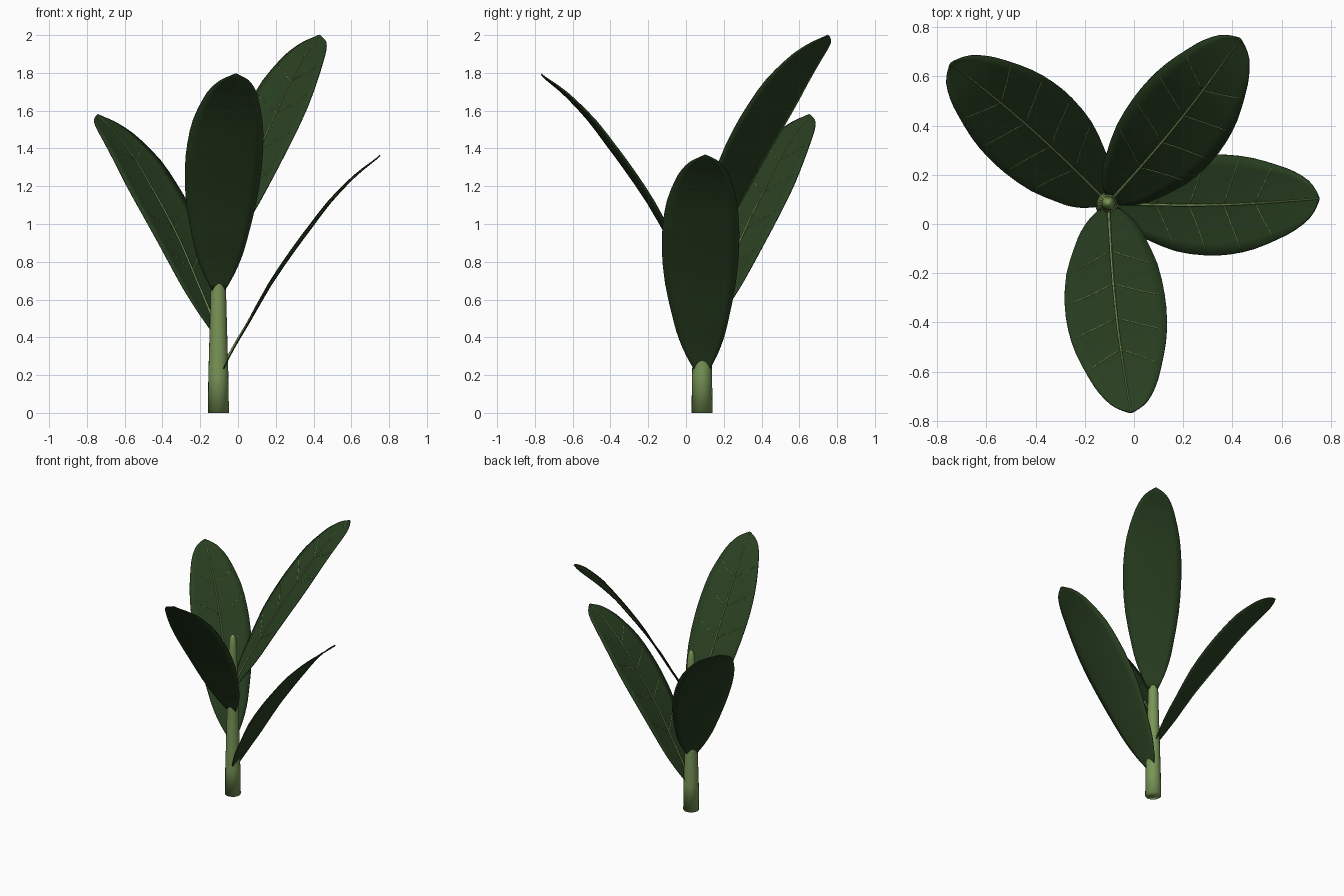
import bpy, bmesh, math
from mathutils import Vector, Matrix

if "Cube" in bpy.data.objects:
    bpy.data.objects.remove(bpy.data.objects["Cube"])

AXIS = Vector((-0.104, 0.085, 0))


def material(name, rgb):
    m = bpy.data.materials.new(name)
    m.diffuse_color = (*rgb, 1)
    m.use_nodes = True
    m.node_tree.nodes["Principled BSDF"].inputs["Base Color"].default_value = m.diffuse_color
    return m


LEAF = material("leaf dark green", (0.022, 0.050, 0.015))
STEM = material("stem green", (0.19, 0.30, 0.095))


def make_object(name, bm, mat, matrix):
    bmesh.ops.recalc_face_normals(bm, faces=bm.faces)
    me = bpy.data.meshes.new(name)
    bm.to_mesh(me)
    bm.free()
    for p in me.polygons:
        p.use_smooth = True
    me.materials.append(mat)
    ob = bpy.data.objects.new(name, me)
    bpy.context.collection.objects.link(ob)
    ob.matrix_world = matrix
    return ob


# Leaf stations: distance from stem axis, height above node, half width
PROFILE = [(.02, 0, .035), (.06, .08, .08), (.11, .17, .118), (.167, .265, .145),
           (.28, .46, .187), (.4, .635, .204), (.5, .77, .202), (.595, .895, .185),
           (.697, 1.005, .148), (.76, 1.063, .118), (.815, 1.107, .077),
           (.843, 1.13, .035), (.856, 1.145, .003)]


def station(t):
    # Catmull-Rom interpolation through the profile, t in station units
    n = len(PROFILE) - 1
    i = min(max(int(t), 0), n - 1)
    f = t - i
    a, b, c, d = (Vector(PROFILE[min(max(k, 0), n)]) for k in (i - 1, i, i + 1, i + 2))
    return b + 0.5 * f * (c - a + f * (2 * a - 5 * b + 4 * c - d + f * (3 * (b - c) + d - a)))


def surface(t, s, lift=0.0):
    # Point on the leaf: t along it, s across it from -1 to 1
    p = station(t)
    n = len(PROFILE) - 1
    d = station(min(t + .05, n)) - station(max(t - .05, 0))
    normal = Vector((-d.y, 0, d.x)).normalized()
    cup = 0.3 * p.z ** 2 * s * s
    bend = -0.017 * math.sin(math.pi * p.x / .86)   # slight sideways sweep
    return Vector((p.x, s * p.z + bend, p.y)) + normal * (cup + lift)


def add_tube(bm, points, radii, sides=5):
    rings = []
    for i, p in enumerate(points):
        d = (points[min(i + 1, len(points) - 1)] - points[max(i - 1, 0)]).normalized()
        u = d.cross(Vector((.3, .2, 1))).normalized()
        v = d.cross(u)
        rings.append([bm.verts.new(p + radii[i] * (u * math.cos(k * math.tau / sides) +
                                                   v * math.sin(k * math.tau / sides)))
                      for k in range(sides)])
    for a, b in zip(rings, rings[1:]):
        for k in range(sides):
            bm.faces.new((a[k], a[k - 1], b[k - 1], b[k]))
    bm.faces.new(rings[0])
    bm.faces.new(rings[-1])


def t_at(r):
    # Station parameter for a distance from the stem axis
    for i, (a, b) in enumerate(zip(PROFILE, PROFILE[1:])):
        if r <= b[0]:
            return i + (r - a[0]) / (b[0] - a[0])
    return len(PROFILE) - 1


def make_leaf(index, node_z, azimuth):
    matrix = (Matrix.Translation(AXIS + Vector((0, 0, node_z))) @
              Matrix.Rotation(math.radians(azimuth), 4, 'Z'))
    n = len(PROFILE) - 1
    # Blade
    bm = bmesh.new()
    rows = [[bm.verts.new(surface(i / 2, s / 4)) for s in range(-4, 5)]
            for i in range(2 * n + 1)]
    for a, b in zip(rows, rows[1:]):
        for k in range(8):
            bm.faces.new((a[k], b[k], b[k + 1], a[k + 1]))
    blade = make_object(f"leaf_{index}", bm, LEAF, matrix)
    mod = blade.modifiers.new("thickness", 'SOLIDIFY')
    mod.thickness = 0.006
    mod.offset = 0
    # Midrib and side veins on the upper face
    bm = bmesh.new()
    ts = [n * i / 24 for i in range(25)]
    radii = [.007 - .005 * t / n for t in ts]
    add_tube(bm, [surface(t, 0, r) for t, r in zip(ts, radii)], radii)
    for r in (.2, .33, .47, .6):
        for side in (-1, 1):
            pts = [surface(t_at(r + .07 * f), side * .88 * f, .0025)
                   for f in (0, .2, .4, .6, .8, 1)]
            add_tube(bm, pts, [.003, .003, .0028, .0026, .0024, .0018], 4)
    make_object(f"leaf_veins_{index}", bm, STEM, matrix)


# Four leaves spiralling up the stem
for i, (z, az) in enumerate([(.22, 1.2), (.435, 138.4), (.65, 276.2), (.855, 51.3)]):
    make_leaf(i + 1, z, az)

# Tapered stem with a rounded growing tip
bm = bmesh.new()
stem = [(0, .056), (.2, .053), (.45, .046), (.7, .039), (.95, .033), (1.1, .029),
        (1.17, .026), (1.205, .02), (1.225, .011), (1.23, .003)]
add_tube(bm, [Vector((0, 0, z)) for z, r in stem], [r for z, r in stem], 20)
make_object("stem", bm, STEM, Matrix.Translation(AXIS))
